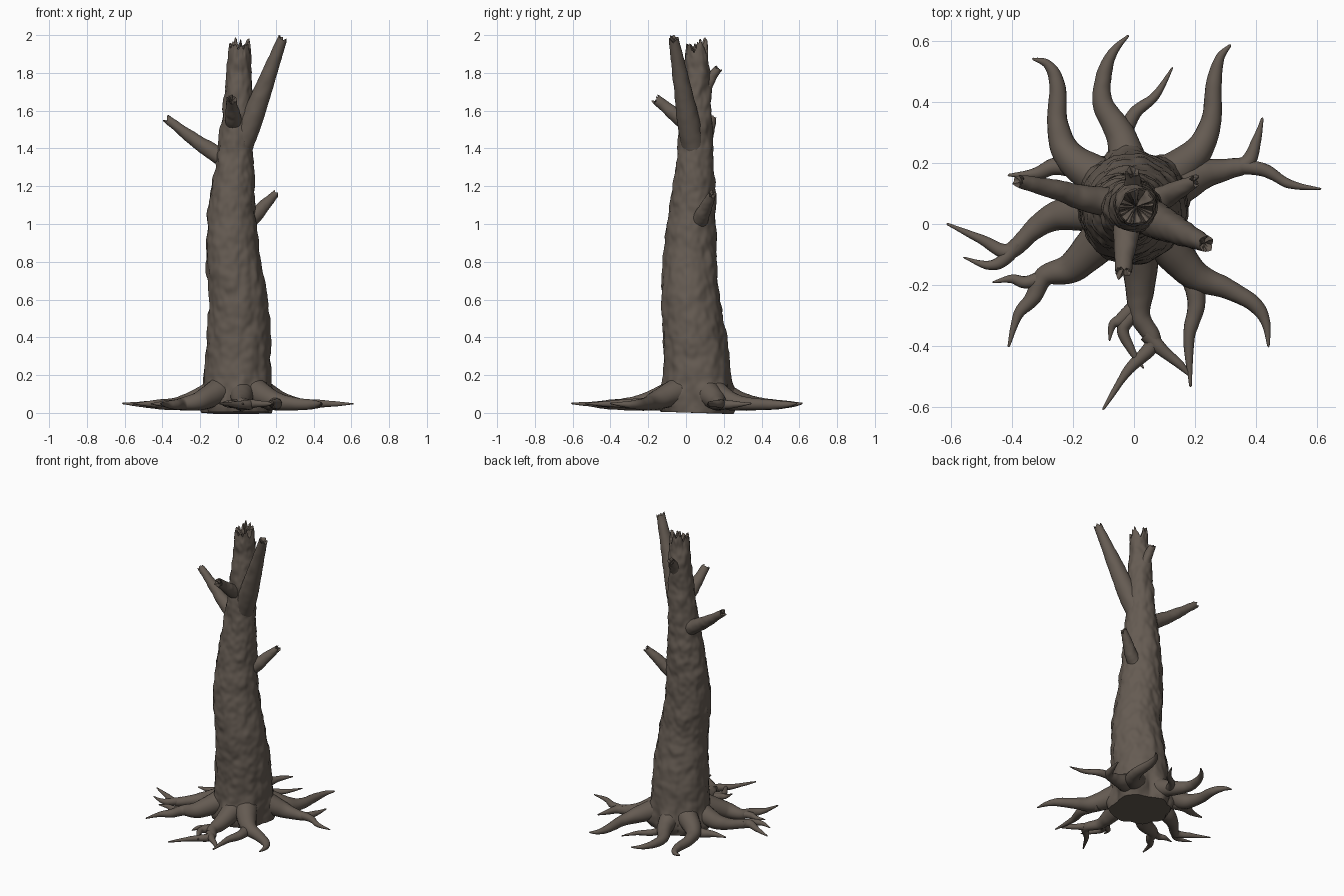
import bpy, bmesh, math
from mathutils import Vector, noise

if "Cube" in bpy.data.objects:
    bpy.data.objects.remove(bpy.data.objects["Cube"])

bark = bpy.data.materials.new("dark bark")
bark.use_nodes = True
colour = (0.13, 0.105, 0.085, 1)
bark.diffuse_color = colour
bark.node_tree.nodes["Principled BSDF"].inputs["Base Color"].default_value = colour


def spline(values, u):
    """Smooth curve through evenly spaced vectors, u from 0 to 1."""
    n = len(values) - 1
    i = min(int(u * n), n - 1)
    t = u * n - i
    a, b, c, d = (values[max(0, min(n, i + k))] for k in (-1, 0, 1, 2))
    return 0.5 * (2 * b + (c - a) * t + (2 * a - 5 * b + 4 * c - d) * t ** 2
                  + (3 * b - a - 3 * c + d) * t ** 3)


def limb(name, path, radii, sides, steps, rough=0.002, jag=0.0, swell=None, grain=(20, 20, 20)):
    """Tapered tube along a path; jag > 0 gives it a hollow, splintered end."""
    points = [Vector(p) for p in path]
    bm = bmesh.new()
    rings = []
    axis = None

    def add_ring(centre, u, radius, lift=0.0):
        ring = []
        for k in range(sides):
            a = math.tau * k / sides
            d = side * math.cos(a) + up * math.sin(a)
            p = centre + d * radius
            q = Vector(c * g for c, g in zip(p, grain))
            bump = noise.noise(q) + 0.5 * noise.noise(q * 2.1)
            r = radius + rough * bump * min(1, radius / 0.02)
            if swell:
                r += swell(d, centre.z)
            tear = jag * max(0, (u - 0.93) / 0.07) * (noise.noise(d * 1.6 + centre) + 0.6 * noise.noise(d * 5))
            ring.append(bm.verts.new(centre + d * r + axis * (tear + lift)))
        rings.append(ring)

    for s in range(steps + 1):
        u = s / steps
        centre = spline(points, u)
        tangent = (spline(points, min(1, u + 0.01)) - spline(points, max(0, u - 0.01))).normalized()
        if axis is None:
            side = tangent.cross(Vector((0, 1, 0.1))).normalized()
        axis = tangent
        side = (side - axis * side.dot(axis)).normalized()
        up = axis.cross(side)
        radius = max(0.003, spline(radii, u))
        add_ring(centre, u, radius)
    if jag:
        # Hollow of the broken end
        for scale, drop in ((0.78, 0.1), (0.6, 0.5), (0.3, 0.7)):
            add_ring(centre, 1, radius * scale, -radius * drop)
    for low, high in zip(rings, rings[1:]):
        for k in range(sides):
            m = (k + 1) % sides
            bm.faces.new((low[k], low[m], high[m], high[k]))
    for ring, sign in ((rings[0], -1), (rings[-1], 1)):
        middle = sum((v.co for v in ring), Vector()) / sides
        tip = bm.verts.new(middle + (axis * 0.004 if sign > 0 and not jag else Vector()))
        for k in range(sides):
            bm.faces.new((ring[k], ring[(k + 1) % sides], tip)[::sign])
    bmesh.ops.recalc_face_normals(bm, faces=bm.faces[:])
    mesh = bpy.data.meshes.new(name)
    bm.to_mesh(mesh)
    bm.free()
    mesh.materials.append(bark)
    obj = bpy.data.objects.new(name, mesh)
    bpy.context.collection.objects.link(obj)
    bpy.ops.object.select_all(action='DESELECT')
    obj.select_set(True)
    bpy.context.view_layer.objects.active = obj
    bpy.ops.object.shade_smooth_by_angle(angle=math.radians(50))
    return obj


# Ground plans of the main roots, from the trunk outward
roots = {
    "back_right_root": [(-.08, .13), (-.21, .22), (-.25, .33), (-.25, .45), (-.28, .52), (-.33, .54)],
    "back_root": [(-.01, .14), (-.04, .28), (-.1, .39), (-.1, .48), (-.07, .56), (-.02, .615)],
    "back_left_root": [(.07, .13), (.2, .23), (.25, .33), (.26, .45), (.28, .54), (.315, .585)],
    "left_root": [(.1, .1), (.22, .16), (.31, .18), (.37, .2), (.4, .27), (.42, .345)],
    "front_left_root": [(.08, -.03), (.19, -.16), (.3, -.21), (.39, -.26), (.43, -.32), (.44, -.4)],
    "front_root": [(.02, -.03), (.02, -.19), (.02, -.3), (.06, -.39), (-.02, -.48), (-.1, -.605)],
    "front_right_root": [(-.09, -.03), (-.2, -.14), (-.29, -.17), (-.33, -.24), (-.38, -.3), (-.41, -.4)],
    "right_root": [(-.09, .04), (-.24, .03), (-.33, -.02), (-.41, -.09), (-.5, -.05), (-.61, 0)],
}
root_height = [.12, .065, .048, .044, .045, .05]
root_radius = [.075, .051, .034, .026, .016, .004]
for name, plan in roots.items():
    limb(name, [(x, y, z) for (x, y), z in zip(plan, root_height)], root_radius, 18, 44)

# Side shoots that fork off the main roots
forks = {
    "back_right_fork": [(-.14, .17), (-.25, .19), (-.32, .165), (-.41, .16)],
    "back_fork": [(-.04, .27), (0, .36), (.07, .42), (.125, .51)],
    "left_fork": [(.34, .19), (.43, .175), (.51, .13), (.61, .115)],
    "front_left_fork": [(.17, -.13), (.205, -.25), (.18, -.37), (.185, -.53)],
    "front_fork": [(.04, -.36), (.09, -.41), (.15, -.46), (.185, -.5)],
    "front_loop": [(.02, -.27), (-.035, -.34), (-.01, -.41), (.03, -.47)],
    "front_spur": [(.02, -.25), (-.04, -.31), (-.07, -.33), (-.08, -.38)],
    "front_right_fork": [(-.27, -.165), (-.35, -.19), (-.4, -.18), (-.46, -.19)],
    "right_fork": [(-.38, -.065), (-.43, -.12), (-.48, -.135), (-.555, -.11)],
}
for name, plan in forks.items():
    thick = 1.4 if name in ("back_right_fork", "front_left_fork") else 1
    limb(name, [(x, y, .048) for x, y in plan], [r * thick for r in (.026, .021, .014, .003)], 14, 28)

# Trunk, flaring out toward each root at its foot
foot = Vector((0, .05))
headings = [(Vector(plan[1]) - foot).normalized() for plan in roots.values()]


def buttress(d, z):
    flat = Vector((d.x, d.y)).normalized()
    pull = max(max(0, flat.dot(h)) ** 14 for h in headings)
    return (0.055 * pull - 0.005) * math.exp(-((z - .06) / .08) ** 2)


heights = [0, .2, .4, .6, .8, 1, 1.2, 1.4, 1.6, 1.8, 1.94]
across = [0, 0, .003, 0, -.025, -.033, -.025, -.013, 0, .003, .008]
depth = [.055, .06, .045, .025, .022, .03, .042, .05, .055, .06, .055]
trunk_radius = [.165, .176, .167, .153, .143, .129, .112, .093, .081, .066, .055]
limb("trunk", list(zip(across, depth, heights)), trunk_radius, 96, 220,
     rough=.0095, jag=.06, swell=buttress, grain=(17, 17, 12))

# Broken branches
branches = {
    "tall_left_branch": ([(.0, .05, 1.36), (.065, .015, 1.53), (.14, -.02, 1.73), (.235, -.065, 1.98)],
                         [.06, .06, .046, .026]),
    "long_right_branch": ([(-.02, .06, 1.32), (-.14, .08, 1.385), (-.25, .11, 1.46), (-.375, .14, 1.555)],
                          [.055, .044, .033, .021]),
    "front_branch": ([(-.02, .04, 1.51), (-.025, -.03, 1.56), (-.03, -.09, 1.605), (-.035, -.16, 1.66)],
                     [.045, .042, .034, .026]),
    "low_left_branch": ([(.02, .06, .99), (.09, .085, 1.045), (.14, .11, 1.1), (.2, .14, 1.16)],
                        [.05, .04, .031, .02]),
    "back_branch": ([(.0, .07, 1.68), (-.002, .11, 1.74), (-.004, .14, 1.785), (-.006, .17, 1.82)],
                    [.045, .035, .027, .021]),
}
for name, (path, radii) in branches.items():
    limb(name, path, radii, 28, 40, rough=.003, jag=.02)
